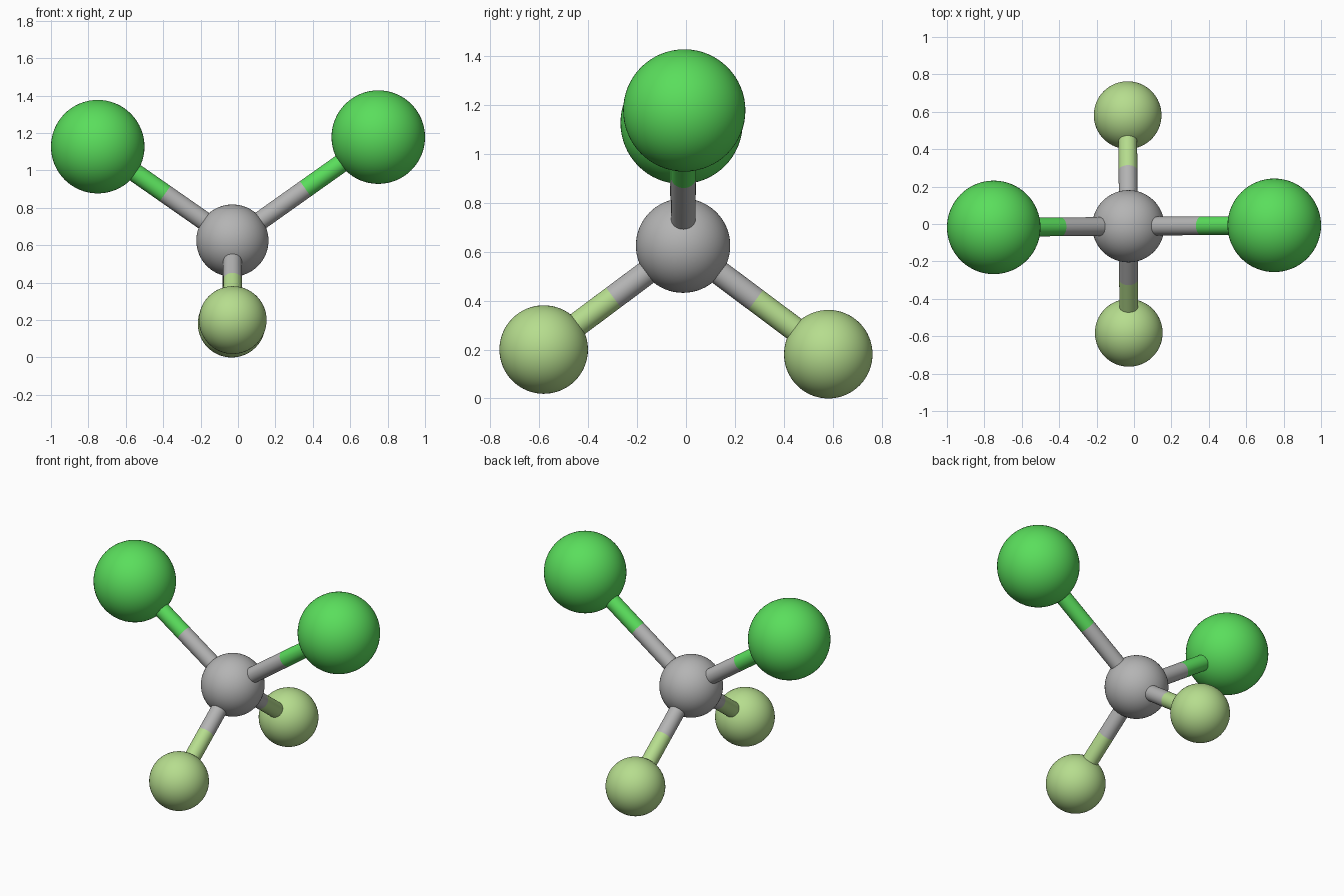
import bpy
from mathutils import Vector

if "Cube" in bpy.data.objects:
    bpy.data.objects.remove(bpy.data.objects["Cube"])


def material(name, rgb):
    # sRGB bytes to linear
    lin = [((c / 255 + 0.055) / 1.055) ** 2.4 for c in rgb]
    m = bpy.data.materials.new(name)
    m.diffuse_color = (*lin, 1)
    m.use_nodes = True
    m.node_tree.nodes["Principled BSDF"].inputs["Base Color"].default_value = m.diffuse_color
    return m


GREY = material("grey", (180, 180, 180))
GREEN = material("green", (90, 222, 92))
LIME = material("pale lime", (182, 221, 142))
BOND_RADIUS = 0.05


def finish(name, mat):
    ob = bpy.context.object
    ob.name = name
    ob.data.materials.append(mat)
    bpy.ops.object.shade_smooth_by_angle()


def ball(name, centre, radius, mat):
    bpy.ops.mesh.primitive_uv_sphere_add(segments=64, ring_count=32, radius=radius, location=centre)
    finish(name, mat)


def rod(name, a, b, mat):
    d = b - a
    bpy.ops.mesh.primitive_cylinder_add(vertices=32, radius=BOND_RADIUS, depth=d.length,
                                        location=(a + b) / 2,
                                        rotation=d.to_track_quat('Z', 'Y').to_euler())
    finish(name, mat)


# Central ball
core = Vector((-0.03, -0.012, 0.625))
ball("centre_ball", core, 0.193, GREY)

# Outer balls, each joined to the centre by a two-coloured rod
outer = [
    ("left_large", (-0.75, -0.018, 1.127), 0.25, GREEN),
    ("right_large", (0.75, -0.007, 1.178), 0.25, GREEN),
    ("front_small", (-0.028, -0.582, 0.2), 0.181, LIME),
    ("back_small", (-0.034, 0.582, 0.181), 0.181, LIME),
]
for name, pos, radius, mat in outer:
    p = Vector(pos)
    mid = (core + p) / 2
    ball(name + "_ball", p, radius, mat)
    rod(name + "_inner_rod", core, mid, GREY)
    rod(name + "_outer_rod", mid, p, mat)
